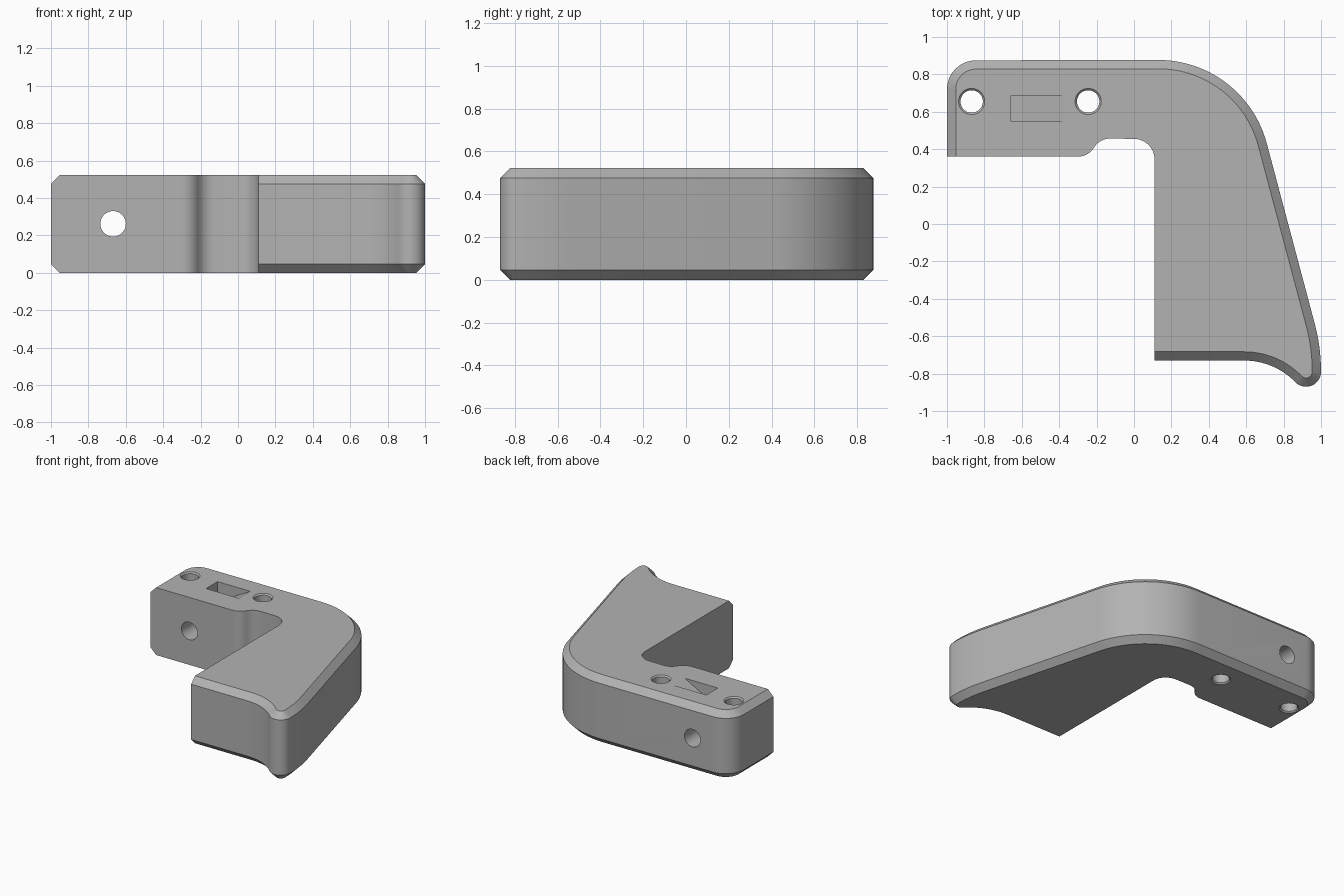
import bpy, bmesh
from math import sin, cos, radians, pi
from mathutils import Matrix, Vector

old = bpy.data.objects.get("Cube")
if old:
    bpy.data.objects.remove(old, do_unlink=True)

HEIGHT, BEVEL = 0.522, 0.047

grey = bpy.data.materials.new("plain grey")
grey.use_nodes = True
GREY = (0.45, 0.45, 0.45, 1)
grey.diffuse_color = GREY
grey.node_tree.nodes["Principled BSDF"].inputs["Base Color"].default_value = GREY


def arc(cx, cy, r, start, end, steps):
    angles = [radians(start + (end - start) * i / steps) for i in range(steps + 1)]
    return [(cx + r * cos(a), cy + r * sin(a)) for a in angles]


def outline(d):
    """Clockwise plan of the body, with its outer side moved in by d."""
    pts = [(-1 + d, 0.36)]
    pts += arc(-0.845, 0.72, 0.155 - d, 180, 90, 12)       # back right corner
    pts += arc(0.13, 0.277, 0.6 - d, 90, 15, 24)           # big back left bend
    pts += arc(0, -0.79, 1 - d, 15, 0, 6)                  # flare above the tip
    pts += arc(0.92, -0.79, 0.08 - d, 0, -136, 14)         # rounded tip
    pts += arc(0.59, -1.109, 0.379 + d, 44, 90, 12)        # hollow beside the tip
    pts.append((0.11, -0.73 + d))
    pts += arc(0, 0.345, 0.11, 0, 90, 12)                  # inner corner
    pts += arc(-0.128, 0.357, 0.1, 90, 149, 8)             # step down to the arm
    pts += arc(-0.3, 0.46, 0.1, -31, -90, 8)
    return pts


def finish(name, bm):
    bmesh.ops.recalc_face_normals(bm, faces=bm.faces)
    mesh = bpy.data.meshes.new(name)
    bm.to_mesh(mesh)
    bm.free()
    mesh.materials.append(grey)
    ob = bpy.data.objects.new(name, mesh)
    bpy.context.collection.objects.link(ob)
    return ob


def loft(name, rings):
    """Join rings of equal length and cap both ends."""
    bm = bmesh.new()
    loops = [[bm.verts.new(p) for p in ring] for ring in rings]
    for a, b in zip(loops, loops[1:]):
        for i in range(len(a)):
            j = (i + 1) % len(a)
            bm.faces.new((a[i], a[j], b[j], b[i]))
    bm.faces.new(loops[0])
    bm.faces.new(loops[-1])
    return finish(name, bm)


def bore(name, levels, matrix):
    """Round cutter from (radius, position along its axis) pairs."""
    rings = [[matrix @ Vector((x, y, z)) for x, y in arc(0, 0, r, 0, 352.5, 47)]
             for r, z in levels]
    return loft(name, rings)


# Body with bevelled outer rims
levels = [(BEVEL, 0), (0, BEVEL), (0, HEIGHT - BEVEL), (BEVEL, HEIGHT)]
body = loft("angled_bracket", [[(x, y, z) for x, y in outline(d)] for d, z in levels])

# Two upright holes with eased rims
cutters = []
rim = [(0.08, -0.01), (0.06, 0.01), (0.06, HEIGHT - 0.01), (0.08, HEIGHT + 0.01)]
for x in (-0.868, -0.245):
    cutters.append(bore("upright_hole", rim, Matrix.Translation((x, 0.655, 0))))

# Hole from front to back through the arm
cutters.append(bore("cross_hole", [(0.068, -1), (0.068, 0)],
                    Matrix.Translation((-0.668, 0, 0.262)) @ Matrix.Rotation(pi / 2, 4, 'X')))

# Ramped pocket in the top
ramp = [(-0.657, 0.56), (-0.657, 0.4), (-0.6, 0.4), (-0.374, HEIGHT), (-0.374, 0.56)]
cutters.append(loft("ramp_pocket", [[(x, y, z) for x, z in ramp] for y in (0.548, 0.688)]))

bpy.context.view_layer.objects.active = body
for cutter in cutters:
    cutter.hide_render = True
    mod = body.modifiers.new(cutter.name, 'BOOLEAN')
    mod.operation, mod.solver, mod.object = 'DIFFERENCE', 'EXACT', cutter
    bpy.ops.object.modifier_apply(modifier=mod.name)
    bpy.data.objects.remove(cutter, do_unlink=True)

# Smooth curves, crisp edges
bpy.ops.object.select_all(action='DESELECT')
body.select_set(True)
bpy.ops.object.shade_smooth_by_angle(angle=radians(25))
